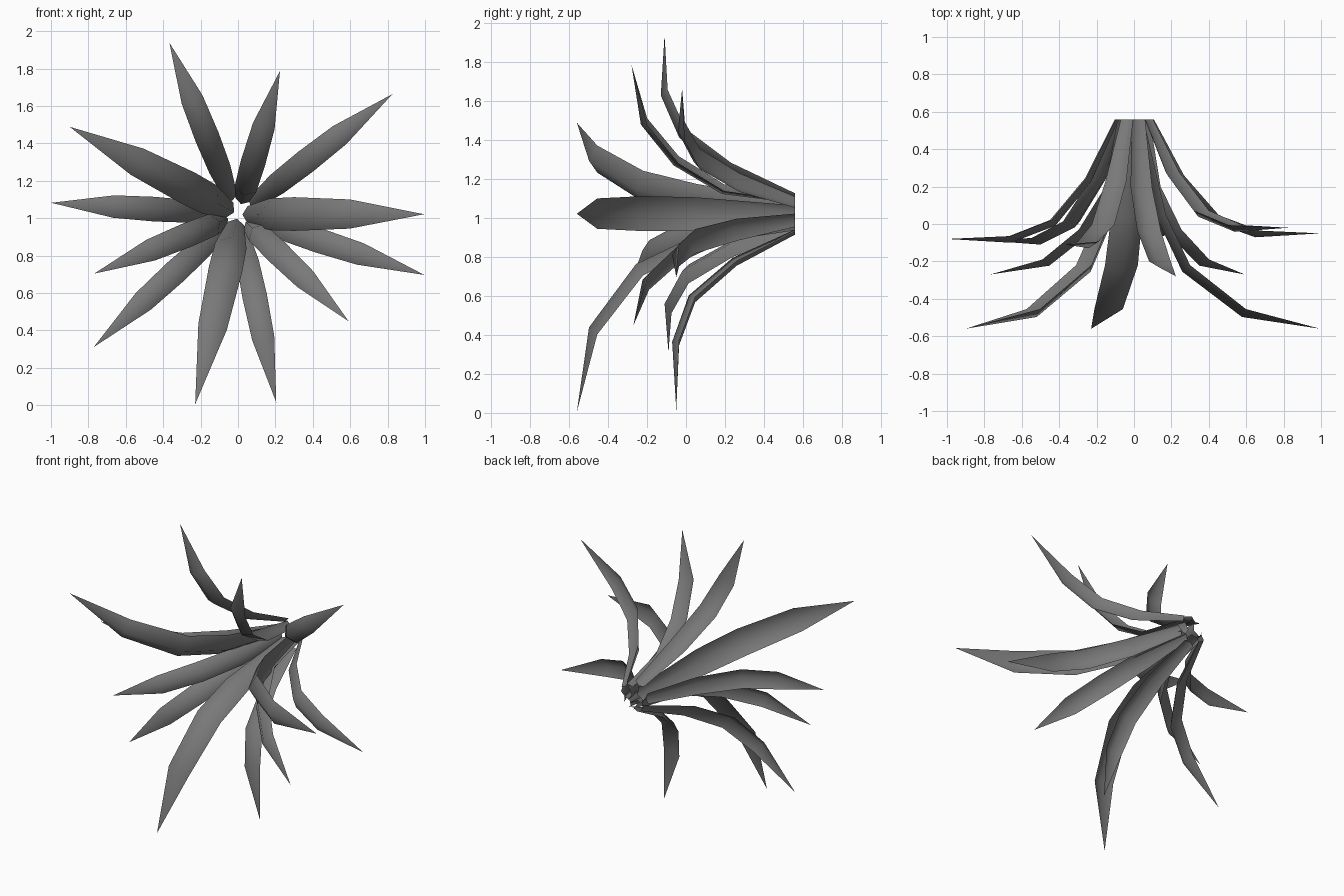
import bpy
import bmesh
from math import cos, sin, radians
from mathutils import Vector

cube = bpy.data.objects.get("Cube")
if cube:
    bpy.data.objects.remove(cube, do_unlink=True)

# Single leaf colour
grey = bpy.data.materials.new("leaf_grey")
grey.use_nodes = True
colour = (0.19, 0.19, 0.19, 1)
grey.diffuse_color = colour
grey.node_tree.nodes["Principled BSDF"].inputs["Base Color"].default_value = colour

BASE_Z = 1.02
BACK_Y = 0.56
KEEL = 0.6   # keel depth relative to half width

# Leaf kinds: (distance from axis, y, half width) from base to tip
INNER = [(0.05, 0.56, 0.045), (0.17, 0.05, 0.085), (0.30, -0.22, 0.09),
         (0.60, -0.455, 0.078), (1.0, -0.56, 0)]
MIDDLE = [(0.08, 0.56, 0.038), (0.14, 0.20, 0.06), (0.29, -0.03, 0.066),
          (0.50, -0.19, 0.06), (0.82, -0.27, 0)]
OUTER = [(0.10, 0.56, 0.036), (0.26, 0.25, 0.06), (0.45, 0.03, 0.066),
         (0.675, -0.055, 0.06), (1.02, -0.07, 0)]


def leaf(name, profile, angle, reach, tip_y):
    """Curved leaf with a V cross-section whose ridge faces the axis."""
    a = radians(angle)
    outward = Vector((cos(a), 0, sin(a)))
    across = Vector((-sin(a), 0, cos(a)))
    forward = Vector((0, 1, 0))
    k_r = reach / profile[-1][0]
    k_y = (BACK_Y - tip_y) / (BACK_Y - profile[-1][1])
    path = [(r * (1 + (k_r - 1) * i / 4), BACK_Y - (BACK_Y - y) * k_y, w)
            for i, (r, y, w) in enumerate(profile)]

    bm = bmesh.new()
    rings = []
    for i, (r, y, w) in enumerate(path):
        mid = outward * r + forward * y + Vector((0, 0, BASE_Z + 0.01 * i / 4))
        if w == 0:
            tip = bm.verts.new(mid)
            break
        before, after = path[max(i - 1, 0)], path[i + 1]
        dr, dy = after[0] - before[0], after[1] - before[1]
        ridge = (outward * dy - forward * dr).normalized() * w * KEEL
        if i == 0:
            ridge.y = 0   # bases are cut flush with the back plane
        rings.append([bm.verts.new(p) for p in
                      (mid - across * w, mid + ridge, mid + across * w)])
    for lo, hi in zip(rings, rings[1:]):
        for j in range(2):
            bm.faces.new((lo[j], lo[j + 1], hi[j + 1], hi[j]))
    for j in range(2):
        bm.faces.new((rings[-1][j], rings[-1][j + 1], tip))
    for f in bm.faces:
        f.smooth = True
    # Ridge side is the front of the leaf
    bm.normal_update()
    first = bm.faces[:][0]
    if first.normal.dot(outward) > 0:
        bmesh.ops.reverse_faces(bm, faces=bm.faces[:])
    mesh = bpy.data.meshes.new(name)
    bm.to_mesh(mesh)
    bm.free()
    mesh.materials.append(grey)
    bpy.context.collection.objects.link(bpy.data.objects.new(name, mesh))


# Each leaf: angle around the axis, reach, tip y
groups = {
    "inner_leaf": (INNER, [(-0.5, 0.995, -0.56), (153, 1.01, -0.56), (257.4, 1.05, -0.56)]),
    "middle_leaf": (MIDDLE, [(73.5, 0.79, -0.28), (203, 0.835, -0.27), (-44.5, 0.83, -0.27)]),
    "outer_leaf": (OUTER, [(112, 0.98, -0.11), (37.5, 1.04, -0.02), (-18.5, 1.05, -0.05),
                           (-78.6, 1.035, -0.05), (223, 1.055, -0.09), (177, 1.0, -0.08)]),
}
for name, (profile, leaves) in groups.items():
    for n, (angle, reach, tip_y) in enumerate(leaves, 1):
        leaf(f"{name}_{n}", profile, angle, reach, tip_y)
